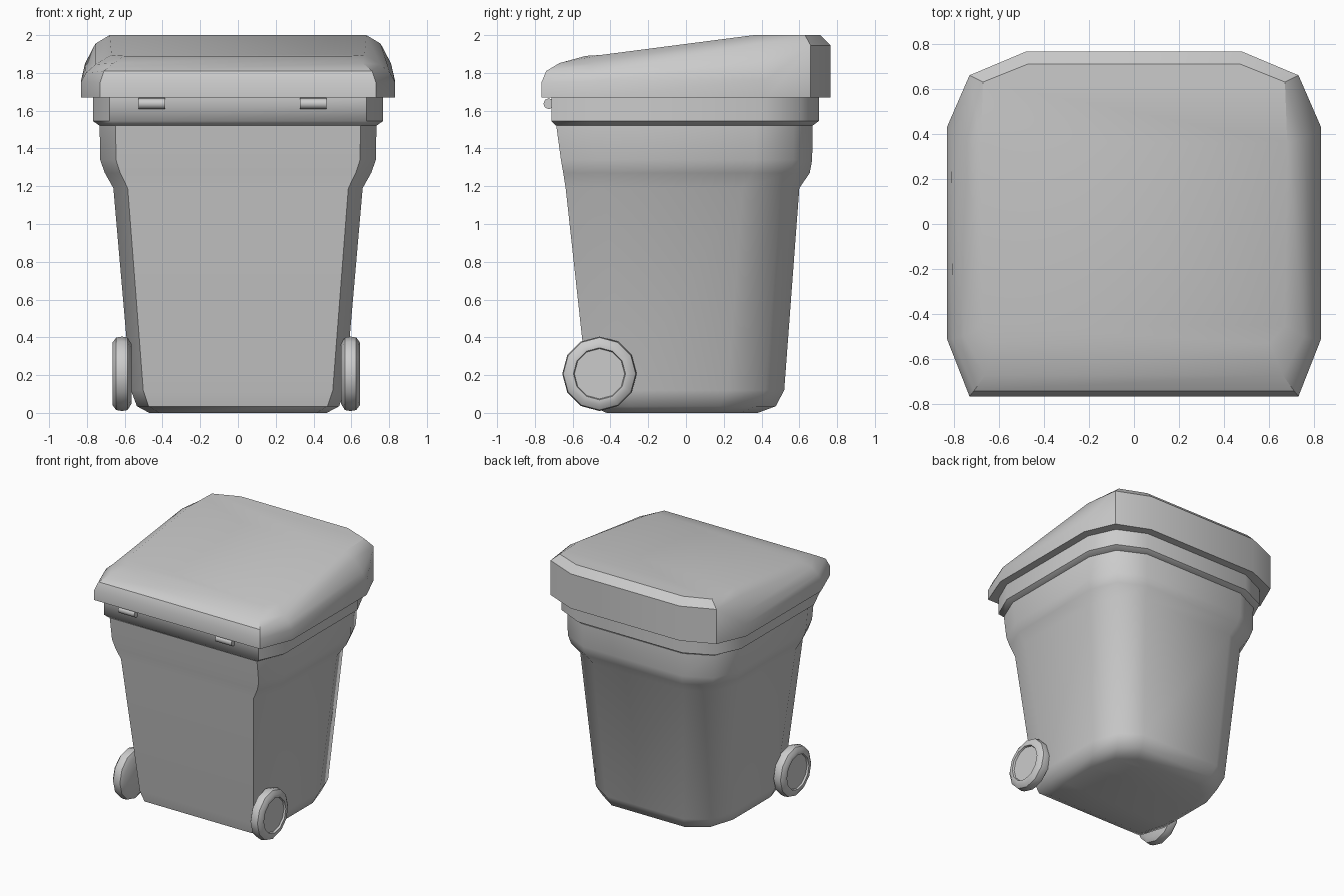
import bpy, bmesh, math

if "Cube" in bpy.data.objects:
    bpy.data.objects.remove(bpy.data.objects["Cube"])


def finish(name, bm, angle):
    bmesh.ops.remove_doubles(bm, verts=bm.verts, dist=0.0005)
    bmesh.ops.recalc_face_normals(bm, faces=bm.faces)
    me = bpy.data.meshes.new(name)
    bm.to_mesh(me)
    bm.free()
    ob = bpy.data.objects.new(name, me)
    bpy.context.collection.objects.link(ob)
    bpy.ops.object.select_all(action='DESELECT')
    ob.select_set(True)
    bpy.context.view_layer.objects.active = ob
    bpy.ops.object.shade_smooth_by_angle(angle=math.radians(angle))
    return ob


def loft(name, halves, angle):
    """Skin a stack of mirrored half outlines and close both ends with strips."""
    bm = bmesh.new()
    rings = []
    for half in halves:
        loop = half + [(-x, y, z) for x, y, z in reversed(half)]
        rings.append([bm.verts.new(p) for p in loop])
    n = len(rings[0])
    for a, b in zip(rings, rings[1:]):
        for i in range(n):
            j = (i + 1) % n
            bm.faces.new((a[i], a[j], b[j], b[i]))
    for r in (rings[0], rings[-1]):
        for i in range(n // 2 - 1):
            bm.faces.new((r[i], r[i + 1], r[n - 2 - i], r[n - 1 - i]))
    return finish(name, bm, angle)


def lathe_x(name, profile, sides, center, flip=1, angle=35):
    """Revolve (x offset, radius) points about an axis along x."""
    bm = bmesh.new()
    cx, cy, cz = center
    rings = []
    for x, r in profile:
        ring = []
        for i in range(sides):
            a = 2 * math.pi * i / sides
            ring.append(bm.verts.new((cx + flip * x, cy + r * math.cos(a), cz + r * math.sin(a))))
        rings.append(ring)
    for a, b in zip(rings, rings[1:]):
        for i in range(sides):
            j = (i + 1) % sides
            bm.faces.new((a[i], a[j], b[j], b[i]))
    bm.faces.new(rings[0])
    bm.faces.new(rings[-1])
    return finish(name, bm, angle)


def plan(z, w, front, back):
    """Half outline: flat front, one front chamfer, two-step back corner."""
    return [(w * 0.885, front, z), (w, front + 0.2, z), (w, back - 0.3, z),
            (w * 0.88, back - 0.1, z), (w * 0.6, back, z)]


# Tapered bin body: z, half width, front y, back y
body = [(0.0, 0.47, -0.42, 0.38), (0.035, 0.535, -0.50, 0.475),
        (0.12, 0.567, -0.52, 0.52), (1.19, 0.66, -0.637, 0.60),
        (1.27, 0.705, -0.65, 0.655), (1.34, 0.73, -0.662, 0.668),
        (1.53, 0.733, -0.688, 0.67)]
loft("bin_body", [plan(*r) for r in body], 50)

# Thick rim band under the lid
rim = [(1.522, 0.735, -0.69, 0.672), (1.545, 0.768, -0.712, 0.703),
       (1.67, 0.768, -0.712, 0.703)]
loft("rim", [plan(*r) for r in rim], 50)

# Domed sloping lid
lid = [
    [(0.73, -0.765, 1.67), (0.83, -0.51, 1.67), (0.83, 0.43, 1.67),
     (0.73, 0.66, 1.67), (0.48, 0.765, 1.67)],
    [(0.73, -0.765, 1.75), (0.83, -0.51, 1.755), (0.83, 0.43, 1.765),
     (0.73, 0.66, 1.945), (0.48, 0.765, 1.945)],
    [(0.71, -0.74, 1.81), (0.805, -0.51, 1.80), (0.81, 0.41, 1.85),
     (0.73, 0.66, 1.945), (0.48, 0.765, 1.945)],
    [(0.66, -0.67, 1.852), (0.755, -0.50, 1.845), (0.755, 0.38, 1.955),
     (0.73, 0.66, 1.945), (0.48, 0.765, 1.945)],
    [(0.60, -0.53, 1.89), (0.67, -0.45, 1.895), (0.68, 0.36, 2.0),
     (0.67, 0.63, 2.0), (0.47, 0.71, 2.0)],
]
bm_lid = loft("lid", lid, 32)

# Hinge barrels on the front rim
for side, x in (("left", -0.457), ("right", 0.398)):
    lathe_x("hinge_" + side, [(-0.071, 0.029), (0.071, 0.029)], 8, (x, -0.726, 1.637), 1, 50)

# Wheels with rounded tread and recessed hub
wheel = [(-0.05, 0.16), (-0.03, 0.192), (0.0, 0.197), (0.03, 0.192),
         (0.05, 0.165), (0.05, 0.138), (0.036, 0.133)]
for side, x, s in (("right", 0.596, 1), ("left", -0.615, -1)):
    lathe_x("wheel_" + side, wheel, 12, (x, -0.458, 0.207), s, 40)
